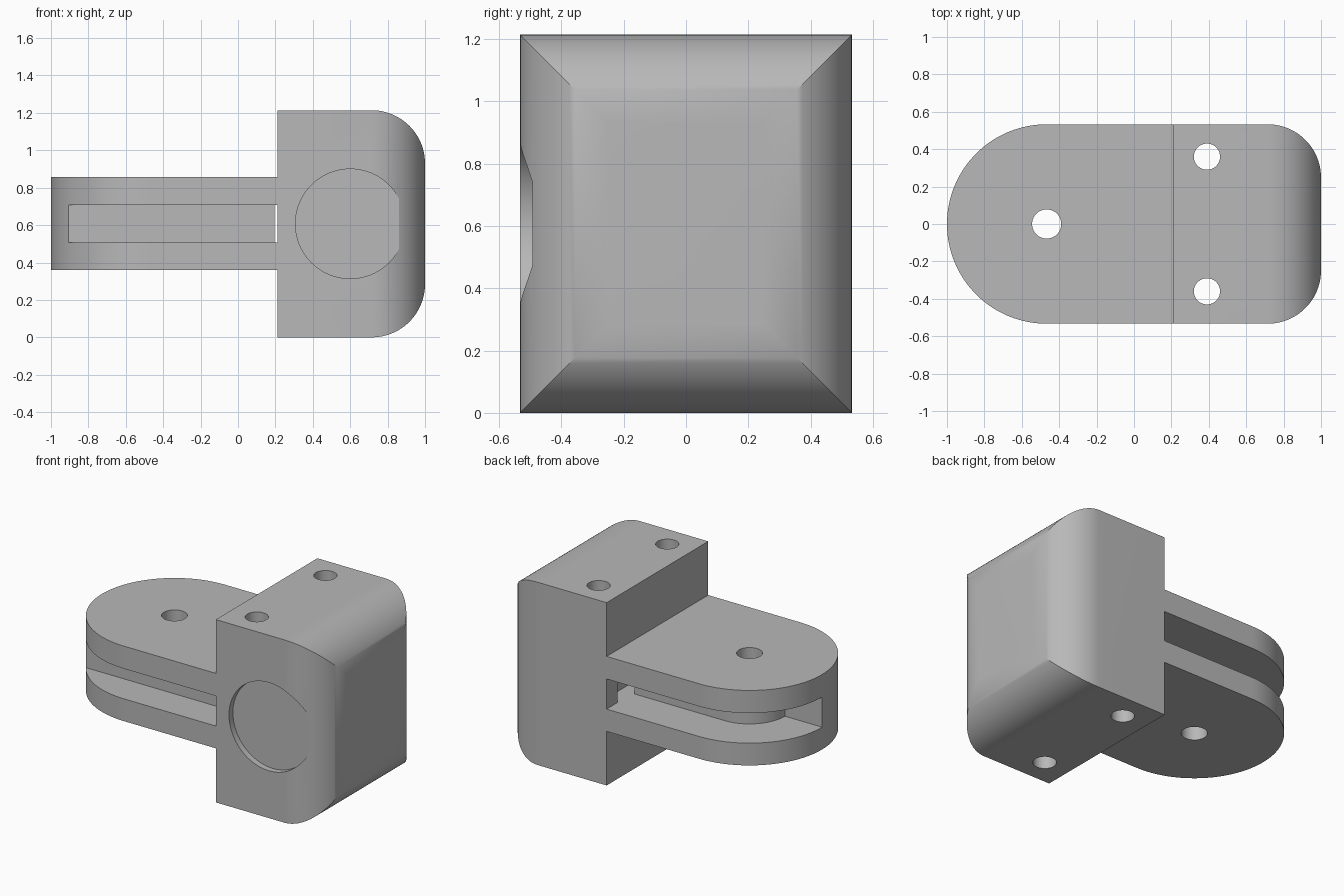
import bpy, bmesh
from math import cos, sin, pi

if "Cube" in bpy.data.objects:
    bpy.data.objects.remove(bpy.data.objects["Cube"], do_unlink=True)

HALF_W, HEIGHT, STEP_X = 0.533, 1.214, 0.21
MID = HEIGHT / 2
TIP_X = -1 + HALF_W
ROUND = 0.285
SLOT = (MID - 0.1, MID + 0.1)


def arc(cx, cy, r, start, end, n=24):
    """Points along an arc, angles in half turns."""
    return [(cx + r * cos(pi * (start + (end - start) * i / n)),
             cy + r * sin(pi * (start + (end - start) * i / n))) for i in range(n + 1)]


def circle(cx, cy, r):
    return arc(cx, cy, r, 0, 2, 64)[:-1]


def prism(name, points, lo, hi, axis="z"):
    """Extrude a flat profile along z, or an x-z profile along y."""
    bm = bmesh.new()
    place = (lambda a, b, t: (a, b, t)) if axis == "z" else (lambda a, b, t: (a, t, b))
    base = bm.faces.new([bm.verts.new(place(a, b, lo)) for a, b in points])
    top = bmesh.ops.extrude_face_region(bm, geom=[base])["geom"]
    verts = [v for v in top if isinstance(v, bmesh.types.BMVert)]
    bmesh.ops.translate(bm, verts=verts, vec=place(0, 0, hi - lo))
    bmesh.ops.recalc_face_normals(bm, faces=bm.faces)
    mesh = bpy.data.meshes.new(name)
    bm.to_mesh(mesh)
    bm.free()
    obj = bpy.data.objects.new(name, mesh)
    bpy.context.collection.objects.link(obj)
    return obj


def combine(target, other, operation):
    """Apply a boolean and discard the helper."""
    mod = target.modifiers.new("cut", "BOOLEAN")
    mod.operation, mod.solver, mod.object = operation, "EXACT", other
    graph = bpy.context.evaluated_depsgraph_get()
    mesh = bpy.data.meshes.new_from_object(target.evaluated_get(graph))
    target.modifiers.clear()
    target.data = mesh
    bpy.data.objects.remove(other, do_unlink=True)


def rect(x0, x1, y0, y1):
    return [(x0, y0), (x1, y0), (x1, y1), (x0, y1)]


def rounded_end(lo, hi):
    """Rectangle with both corners on its +x end rounded."""
    return ([(STEP_X, lo)] + arc(1 - ROUND, lo + ROUND, ROUND, -0.5, 0)
            + arc(1 - ROUND, hi - ROUND, ROUND, 0, 0.5) + [(STEP_X, hi)])


# Block, rounded in plan and in elevation
body = prism("hinge_body", rounded_end(-HALF_W, HALF_W), 0, HEIGHT)
combine(body, prism("elevation", rounded_end(0, HEIGHT), -1, 1, "y"), "INTERSECT")

# Tongue with a semicircular end
outline = [(STEP_X + 0.06, HALF_W)] + arc(TIP_X, 0, HALF_W, 0.5, 1.5, 64) + [(STEP_X + 0.06, -HALF_W)]
combine(body, prism("tongue", outline, MID - 0.248, MID + 0.25), "UNION")

# Front slot with a straight back wall
combine(body, prism("front_slot", rect(-1.2, STEP_X, -0.7, -0.3), *SLOT), "DIFFERENCE")

# Rear slot wrapping round the core as far as the tip
rear = ([(-1.2, 0)] + arc(TIP_X, 0, 0.26, 1, 0.5)
        + [(STEP_X, 0.26), (STEP_X, 0.7), (-1.2, 0.7)])
combine(body, prism("rear_slot", rear, *SLOT), "DIFFERENCE")

# Pocket behind the core, inside the block
combine(body, prism("pocket", rect(0.195, 0.3, -0.42, 0.42), *SLOT), "DIFFERENCE")

# Shallow round recess on the front
combine(body, prism("recess", circle(0.6, MID, 0.293), -0.7, -0.492, "y"), "DIFFERENCE")

# Vertical through holes
for x, y, r in ((TIP_X, 0, 0.078), (0.39, 0.36, 0.07), (0.39, -0.36, 0.07)):
    combine(body, prism("hole", circle(x, y, r), -0.2, HEIGHT + 0.2), "DIFFERENCE")

# Grey finish with sharp machined edges
grey = bpy.data.materials.new("plain_grey")
grey.use_nodes = True
colour = (0.48, 0.48, 0.48, 1)
grey.diffuse_color = colour
grey.node_tree.nodes["Principled BSDF"].inputs["Base Color"].default_value = colour
body.data.materials.clear()
body.data.materials.append(grey)
for face in body.data.polygons:
    face.material_index = 0

bpy.ops.object.select_all(action="DESELECT")
body.select_set(True)
bpy.context.view_layer.objects.active = body
bpy.ops.object.shade_smooth_by_angle(angle=pi / 6)
